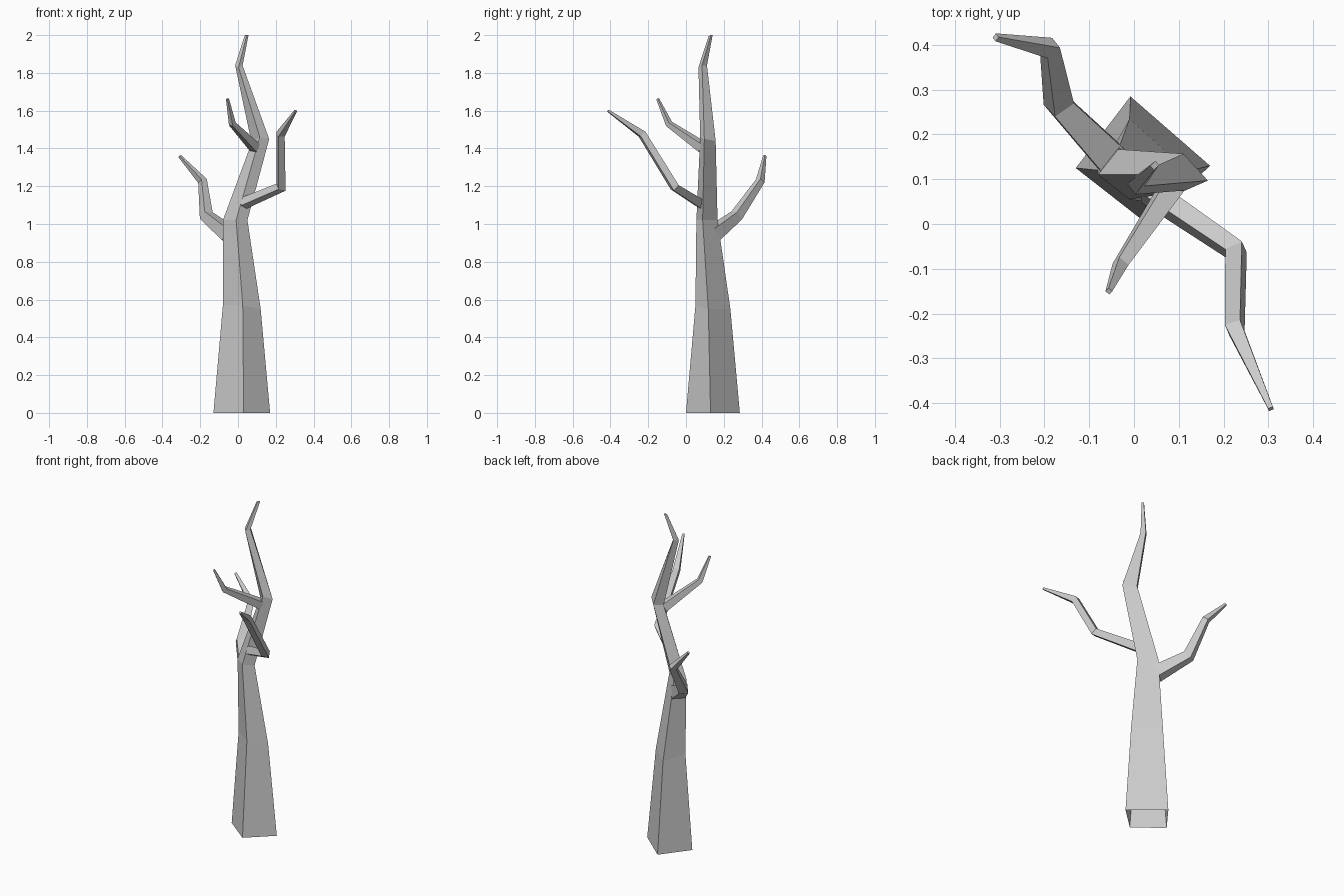
import bpy, bmesh
from math import radians, cos, sin, pi
from mathutils import Vector

if "Cube" in bpy.data.objects:
    bpy.data.objects.remove(bpy.data.objects["Cube"])


def loft(name, rings):
    """Skin a list of four-point rings, open at the start and capped at the tip."""
    bm = bmesh.new()
    vs = [[bm.verts.new(p) for p in ring] for ring in rings]
    for a, b in zip(vs, vs[1:]):
        for i in range(4):
            j = (i + 1) % 4
            bm.faces.new((a[i], a[j], b[j], b[i]))
    bm.faces.new(vs[-1])
    bmesh.ops.recalc_face_normals(bm, faces=bm.faces)
    mesh = bpy.data.meshes.new(name)
    bm.to_mesh(mesh)
    bm.free()
    obj = bpy.data.objects.new(name, mesh)
    bpy.context.collection.objects.link(obj)
    return obj


def branch(name, path, roll):
    """Square tapered tube along (x, y, z, radius) points, mitred at the bends."""
    pts = [Vector(p[:3]) for p in path]
    dirs = [(b - a).normalized() for a, b in zip(pts, pts[1:])]
    side = dirs[0].cross(Vector((0, 0, 1))).normalized()
    up = side.cross(dirs[0])
    rings = []
    for i, p in enumerate(pts):
        d_in = dirs[max(i - 1, 0)]
        d_out = dirs[min(i, len(dirs) - 1)]
        if i > 1:
            turn = dirs[i - 2].rotation_difference(d_in)
            side, up = turn @ side, turn @ up
        n = (d_in + d_out).normalized()
        ring = []
        for k in range(4):
            a = radians(roll) + k * pi / 2
            off = (up * cos(a) + side * sin(a)) * path[i][3]
            off -= d_in * (off.dot(n) / d_in.dot(n))   # slide onto the mitre plane
            ring.append(p + off)
        rings.append(ring)
    return loft(name, rings)


# Trunk: left, front, right and back corner at each level
loft("trunk", [
    [(-.13, .125, 0), (.03, 0, 0), (.17, .13, 0), (-.008, .285, 0)],
    [(-.08, .12, .57), (.025, .05, .57), (.12, .118, .55), (-.01, .235, .55)],
    [(-.08, .11, 1.02), (-.01, .055, 1.02), (.05, .088, 1.02), (-.035, .167, 1.02)],
    [(.072, .112, 1.43), (.115, .075, 1.46), (.165, .097, 1.45), (.11, .157, 1.44)],
    [(-.015, .09, 1.84), (.003, .066, 1.83), (.024, .085, 1.84), (.008, .111, 1.84)],
    [(.036, .13, 2.0), (.045, .12, 1.995), (.056, .132, 2.0), (.048, .141, 2.0)],
])

# Side branches
branch("left_branch", [(-.045, .14, .945, .052), (-.168, .268, 1.045, .036),
                       (-.188, .393, 1.228, .024), (-.309, .417, 1.36, .009)], 45)
branch("right_branch", [(.03, .075, 1.11, .033), (.228, -.06, 1.195, .027),
                        (.225, -.232, 1.475, .025), (.306, -.413, 1.6, .008)], 23)
branch("upper_branch", [(.09, .09, 1.405, .034), (-.03, -.09, 1.53, .019),
                        (-.056, -.15, 1.663, .008)], 35)
